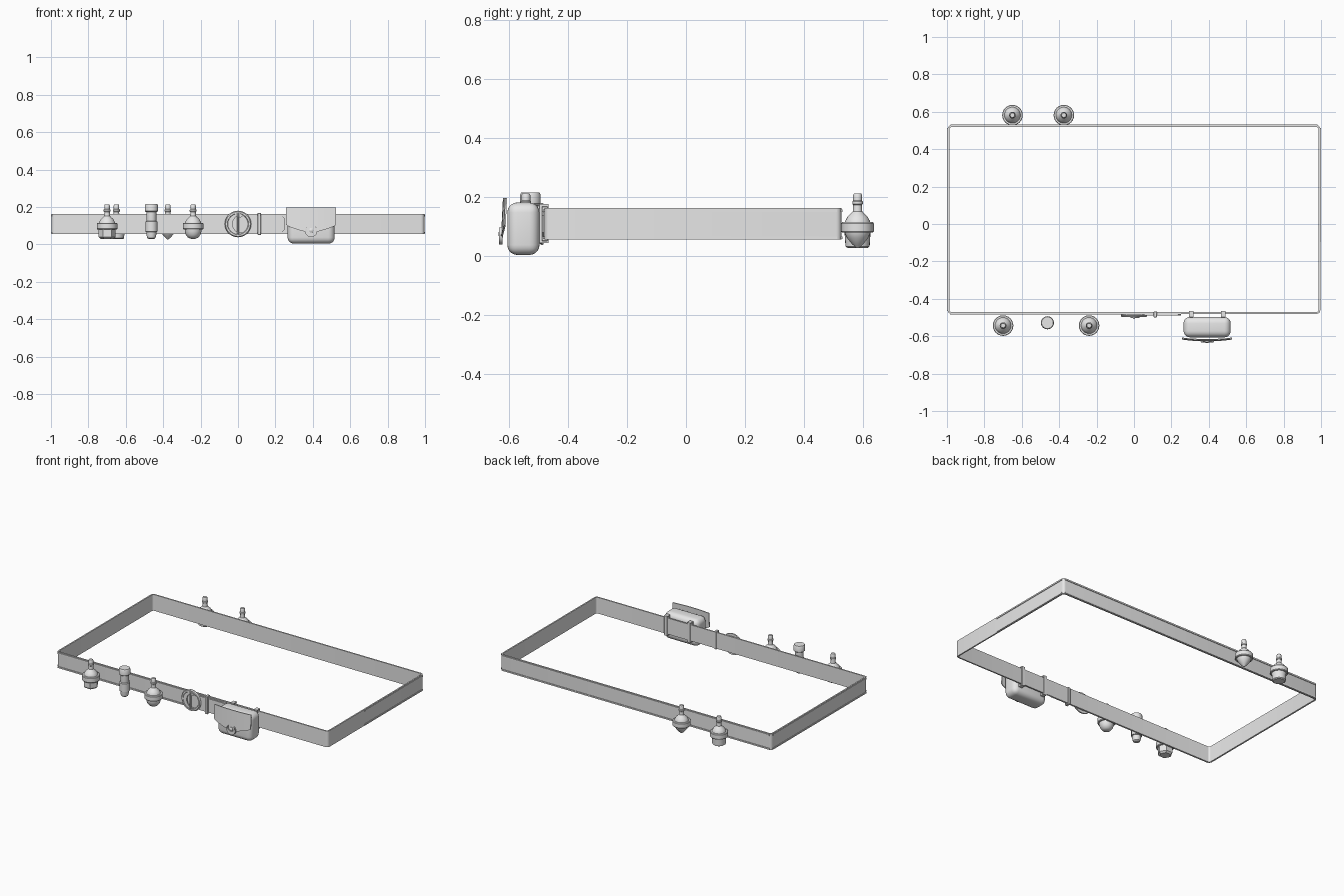
import bpy, bmesh, math
from mathutils import Vector

if "Cube" in bpy.data.objects:
    bpy.data.objects.remove(bpy.data.objects["Cube"])

grey = bpy.data.materials.new("plain_grey")
grey.diffuse_color = (0.8, 0.8, 0.8, 1)
grey.use_nodes = True
grey.node_tree.nodes["Principled BSDF"].inputs["Base Color"].default_value = grey.diffuse_color


def finish(name, bm, smooth=True):
    bmesh.ops.recalc_face_normals(bm, faces=bm.faces)
    me = bpy.data.meshes.new(name)
    bm.to_mesh(me)
    bm.free()
    ob = bpy.data.objects.new(name, me)
    bpy.context.collection.objects.link(ob)
    me.materials.append(grey)
    if smooth:
        bpy.ops.object.select_all(action='DESELECT')
        ob.select_set(True)
        bpy.context.view_layer.objects.active = ob
        bpy.ops.object.shade_smooth_by_angle(angle=math.radians(35))
    return ob


def box(name, x, y, z, bevel=0.0, segments=3):
    """Box from (min, max) ranges."""
    bm = bmesh.new()
    bmesh.ops.create_cube(bm, size=1)
    for v in bm.verts:
        v.co = Vector([(r[0] + r[1]) / 2 + c * (r[1] - r[0]) for r, c in zip((x, y, z), v.co)])
    if bevel:
        bmesh.ops.bevel(bm, geom=bm.edges[:], offset=bevel, segments=segments,
                        profile=0.5, affect='EDGES')
    return finish(name, bm)


def lathe(name, profile, loc, sides=24, axis='Z', closed=False):
    """Revolve (radius, height) points; axis Y points the height towards the front."""
    bm = bmesh.new()
    rings = []
    for r, h in profile:
        ring = []
        for i in range(sides):
            a = 2 * math.pi * i / sides
            p = Vector((r * math.cos(a), r * math.sin(a), h))
            if axis == 'Y':
                p = Vector((p.x, -p.z, p.y))
            ring.append(bm.verts.new(p + Vector(loc)))
        rings.append(ring)
    pairs = list(zip(rings, rings[1:]))
    if closed:
        pairs.append((rings[-1], rings[0]))
    else:
        bm.faces.new(rings[0])
        bm.faces.new(rings[-1])
    for a, b in pairs:
        for i in range(sides):
            j = (i + 1) % sides
            bm.faces.new((a[i], a[j], b[j], b[i]))
    return finish(name, bm)


def plate(name, pts, y, depth, bow=None):
    """Extrude an outline in x, z towards the front."""
    bm = bmesh.new()
    back = [bm.verts.new((px, y, pz)) for px, pz in pts]
    front = [bm.verts.new((px, y - depth, pz)) for px, pz in pts]
    bm.faces.new(back)
    bm.faces.new(front)
    for i in range(len(pts)):
        j = (i + 1) % len(pts)
        bm.faces.new((back[i], back[j], front[j], front[i]))
    return finish(name, bm)


def crescent(name, cx, cz, ro, ri, shift, a0, a1, y, depth, n=14):
    """Moon-shaped plate: an outer arc closed by a shifted inner arc."""
    ang = [math.radians(a0 + (a1 - a0) * i / n) for i in range(n + 1)]
    outer = [(cx + ro * math.cos(a), cz + ro * math.sin(a)) for a in ang]
    inner = [(cx + shift[0] + ri * math.cos(a), cz + shift[1] + ri * math.sin(a))
             for a in reversed(ang)]
    return plate(name, outer + inner, y, depth)


# belt: rounded rectangular loop
X0, X1, Y0, Y1 = -0.998, 0.998, -0.482, 0.529


def outline(inset, radius):
    pts = []
    for cx, cy, start in ((X1, Y1, 0), (X0, Y1, 90), (X0, Y0, 180), (X1, Y0, 270)):
        sx = 1 if cx == X1 else -1
        sy = 1 if cy == Y1 else -1
        ox, oy = cx - sx * (inset + radius), cy - sy * (inset + radius)
        for k in range(5):
            a = math.radians(start + 22.5 * k)
            pts.append((ox + radius * math.cos(a), oy + radius * math.sin(a)))
    return pts


def loop_band(name, inset, thick, z0, z1):
    bm = bmesh.new()
    o, i = outline(inset, 0.018), outline(inset + thick, 0.012)
    rows = [[bm.verts.new((x, y, z)) for x, y in p]
            for p, z in ((o, z0), (o, z1), (i, z1), (i, z0))]
    n = len(o)
    for k in range(4):
        a, b = rows[k], rows[(k + 1) % 4]
        for j in range(n):
            m = (j + 1) % n
            bm.faces.new((a[j], a[m], b[m], b[j]))
    return finish(name, bm)


loop_band("belt", 0.002, 0.009, 0.056, 0.163)

# raised edging strips along the overlapping belt layer
for k, z in enumerate(((0.058, 0.067), (0.15, 0.159))):
    tag = ("lower", "upper")[k]
    box(tag + "_edge_front", (-0.985, 0.25), (-0.485, -0.479), z)
    box(tag + "_edge_left", (-1.0, -0.994), (-0.465, 0.512), z)
    box(tag + "_edge_back", (-0.982, 0.982), (0.524, 0.531), z)
    box(tag + "_edge_right", (0.993, 1.0), (-0.095, 0.512), z)

# strap tip passing through the buckle, and its keeper
plate("strap_tip", [(0.0, 0.066), (0.235, 0.066), (0.25, 0.08), (0.25, 0.138),
                    (0.235, 0.152), (0.0, 0.152)], -0.482, 0.007)
box("keeper", (0.105, 0.124), (-0.499, -0.468), (0.05, 0.169), 0.003, 1)

# round buckle with prong and crescent
BZ = 0.109
lathe("buckle_ring", [(0.054, 0), (0.070, 0), (0.071, 0.006), (0.066, 0.013), (0.057, 0.013),
                      (0.053, 0.007)], (0, -0.484, BZ), 32, 'Y', True)
crescent("buckle_moon", 0, BZ, 0.055, 0.046, (0.016, 0), 60, 300, -0.489, 0.008)
box("buckle_prong", (-0.005, 0.005), (-0.507, -0.494), (BZ - 0.055, BZ + 0.06), 0.003, 1)
plate("buckle_hook", [(-0.018, 0.165), (0.0, 0.172), (0.03, 0.155), (0.012, 0.143),
                      (0.003, 0.15)], -0.492, 0.01)

# pouch with rounded corners and two belt loops
box("pouch", (0.265, 0.517), (-0.606, -0.497), (0.004, 0.182), 0.034, 5)
for side in (-1, 1):
    x = 0.391 + side * 0.085
    box("pouch_loop_front", (x - 0.012, x + 0.012), (-0.499, -0.486), (0.045, 0.176), 0.002, 1)
    box("pouch_loop_back", (x - 0.012, x + 0.012), (-0.471, -0.466), (0.045, 0.176), 0.002, 1)
    box("pouch_loop_top", (x - 0.012, x + 0.012), (-0.497, -0.466), (0.169, 0.176))
    box("pouch_loop_base", (x - 0.012, x + 0.012), (-0.497, -0.466), (0.045, 0.052))

# flap: bowed sheet with a drooping lower edge
bm = bmesh.new()
N = 16
cols = []
for i in range(N + 1):
    t = -1 + 2 * i / N
    low = 0.105 - 0.045 * (1 - abs(t)) ** 0.7
    col = []
    for layer in (0, 1):
        for z in (0.198, low):
            y = -0.607 - 0.008 * (1 - t * t) - 0.05 * (0.198 - z) - 0.006 * layer
            col.append(bm.verts.new((0.391 + 0.134 * t, y, z)))
    cols.append(col)
loop_order = (0, 1, 3, 2)
for a, b in zip(cols, cols[1:]):
    for k in range(4):
        p, q = loop_order[k], loop_order[(k + 1) % 4]
        bm.faces.new((a[p], a[q], b[q], b[p]))
for c in (cols[0], cols[-1]):
    bm.faces.new([c[k] for k in loop_order])
finish("pouch_flap", bm)

# pouch clasp
crescent("clasp_moon", 0.391, 0.072, 0.033, 0.024, (0, 0.013), 150, 390, -0.622, 0.012)
lathe("clasp_stud", [(0.012, 0), (0.012, 0.008), (0.006, 0.012)], (0.391, -0.624, 0.075), 12, 'Y')

# flasks: belt ring, glass body, cork
bodies = {
    "faceted": ([(0.034, 0.03), (0.046, 0.04), (0.046, 0.09)], 6),
    "round": ([(0.012, 0.03), (0.027, 0.036), (0.038, 0.05), (0.044, 0.068), (0.045, 0.09)], 24),
    "pointed": ([(0.004, 0.027), (0.02, 0.042), (0.036, 0.062), (0.045, 0.082), (0.045, 0.09)], 24),
    "flat": ([(0.034, 0.028), (0.041, 0.033), (0.043, 0.065), (0.045, 0.09)], 24),
}
shoulder = [(0.045, 0.09), (0.043, 0.117), (0.034, 0.134), (0.021, 0.146), (0.016, 0.152),
            (0.014, 0.182)]
cork = [(0.015, 0.174), (0.018, 0.177), (0.018, 0.185), (0.015, 0.188), (0.015, 0.207),
        (0.012, 0.213)]
collar = [(0.043, 0.08), (0.052, 0.08), (0.055, 0.084), (0.055, 0.111), (0.052, 0.115),
          (0.043, 0.115)]
for kind, x, y in (("faceted", -0.70, -0.543), ("round", -0.24, -0.543),
                   ("flat", -0.65, 0.582), ("pointed", -0.375, 0.582)):
    loc = (x, y, 0)
    profile, sides = bodies[kind]
    lathe(kind + "_flask_body", profile, loc, sides)
    lathe(kind + "_flask_neck", shoulder, loc)
    lathe(kind + "_flask_cork", cork, loc, 16)
    lathe(kind + "_flask_collar", collar, loc, 24, closed=True)

# slim capped vial
V = (-0.463, -0.528, 0)
lathe("vial_body", [(0.014, 0.028), (0.022, 0.034), (0.026, 0.05), (0.026, 0.175)], V)
lathe("vial_collar", [(0.025, 0.066), (0.032, 0.068), (0.032, 0.122), (0.025, 0.125)], V)
lathe("vial_cap", [(0.028, 0.172), (0.035, 0.178), (0.035, 0.208), (0.031, 0.216)], V)
